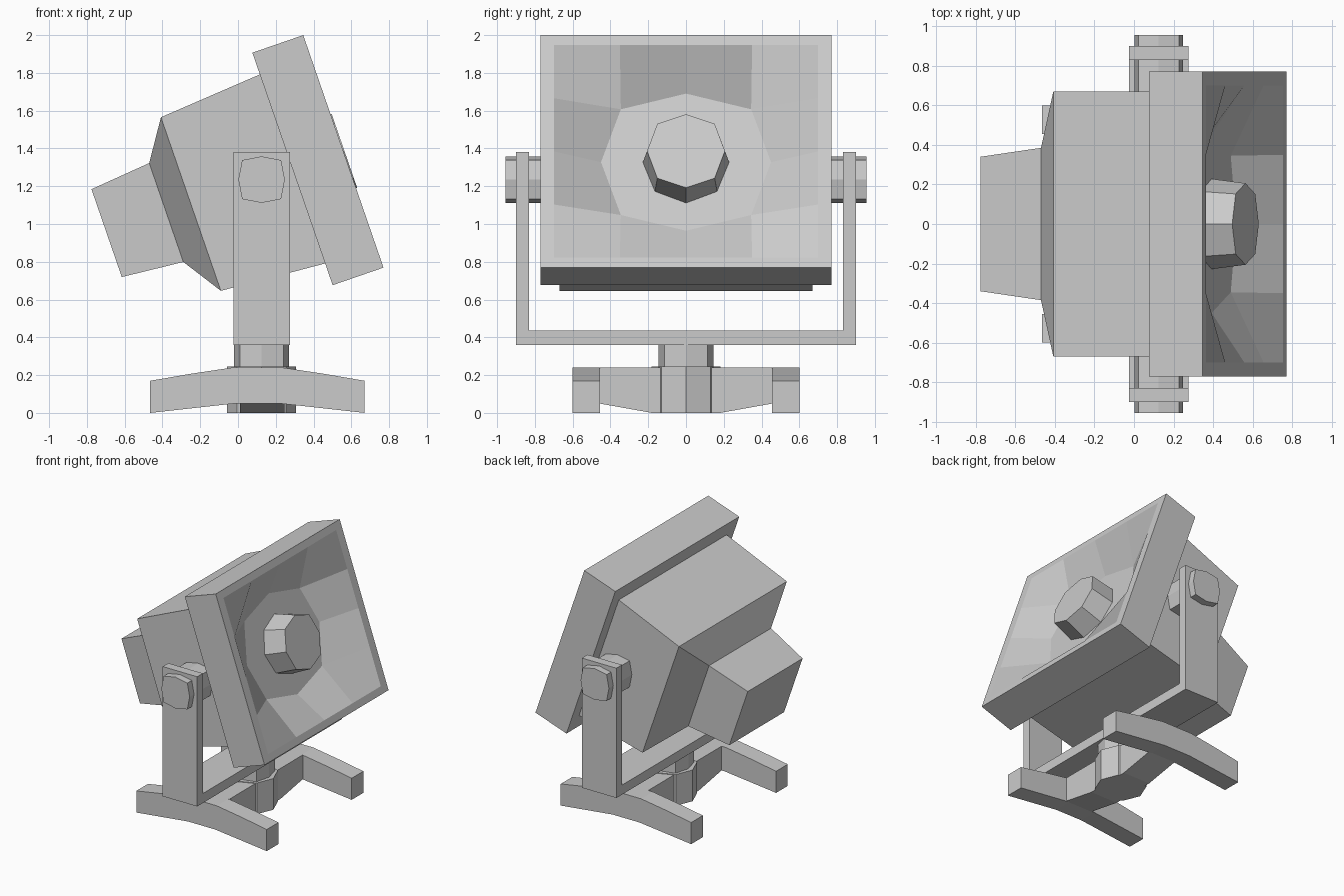
import bpy, bmesh
from math import radians
from mathutils import Matrix, Vector

if "Cube" in bpy.data.objects:
    bpy.data.objects.remove(bpy.data.objects["Cube"])

PIVOT = Vector((0.125, 0, 1.235))
HEAD = Matrix.Translation(PIVOT) @ Matrix.Rotation(radians(-19.05), 4, 'Y')


def build(name, verts, faces, matrix=Matrix(), fix=True):
    bm = bmesh.new()
    vs = [bm.verts.new(v) for v in verts]
    for f in faces:
        bm.faces.new([vs[i] for i in f])
    if fix:
        bmesh.ops.recalc_face_normals(bm, faces=bm.faces)
    bm.transform(matrix)
    me = bpy.data.meshes.new(name)
    bm.to_mesh(me)
    bm.free()
    ob = bpy.data.objects.new(name, me)
    bpy.context.collection.objects.link(ob)
    return ob


def loft(name, rings, matrix=Matrix(), cap_start=True, cap_end=True):
    n = len(rings[0])
    verts = [v for r in rings for v in r]
    faces = [(k * n + i, k * n + (i + 1) % n, (k + 1) * n + (i + 1) % n, (k + 1) * n + i)
             for k in range(len(rings) - 1) for i in range(n)]
    if cap_start:
        faces.append(tuple(range(n)))
    if cap_end:
        faces.append(tuple(range(len(verts) - n, len(verts))))
    return build(name, verts, faces, matrix)


def rect(u, y, v):
    return [(u, -y, -v), (u, y, -v), (u, y, v), (u, -y, v)]


def octagon(r, c):
    # rounded-square outline: r on the axes, c on the diagonals
    return [(r, 0), (c, c), (0, r), (-c, c), (-r, 0), (-c, -c), (0, -r), (c, -c)]


def extrude_y(name, profile, y0, y1):
    return loft(name, [[(x, y, z) for x, z in profile] for y in (y0, y1)])


# lamp housing: tapered body, bevelled back and rear box
loft("lamp_housing", [rect(0.18, 0.67, 0.53), rect(-0.396, 0.67, 0.486),
                      rect(-0.534, 0.385, 0.277), rect(-0.868, 0.34, 0.246)], HEAD)

# bezel frame, open at the front
loft("bezel_frame", [rect(0.173, 0.77, 0.651), rect(0.458, 0.77, 0.651),
                     rect(0.458, 0.70, 0.595)], HEAD, cap_end=False)

# faceted reflector: square rim stepping in to an eight-sided flat
Y, V, F, D = 0.70, 0.595, 0.458, 0.283
grid = [(1, 0), (1, .5), (1, 1), (.5, 1), (0, 1), (-.5, 1), (-1, 1), (-1, .5),
        (-1, 0), (-1, -.5), (-1, -1), (-.5, -1), (0, -1), (.5, -1), (1, -1), (1, -.5)]
rim = [(F, a * Y, b * V) for a, b in grid]
flat = [(D, y, v) for y, v in [(.45, 0), (.345, .296), (0, .384), (-.345, .296),
                               (-.45, 0), (-.345, -.296), (0, -.384), (.345, -.296)]]
faces = [tuple(range(16, 24))]
for k in range(4):
    r, o = 4 * k, 16 + 2 * k
    nxt = 16 + (2 * k + 2) % 8
    faces += [(r, r + 1, o + 1, o), (r + 1, r + 2, r + 3, o + 1),
              (r + 3, (r + 4) % 16, nxt, o + 1)]
build("reflector", rim + flat, faces, HEAD, fix=False)

# bulb in the middle of the reflector
loft("bulb", [[(u, a, b) for a, b in octagon(r, c)]
              for u, r, c in [(0.27, 0.23, 0.165), (0.464, 0.206, 0.152)]], HEAD)

# pivot knobs, yoke arms and legs on both sides
knob = [(PIVOT.x + a, PIVOT.z + b) for a, b in octagon(0.123, 0.103)]
leg = [(-.465, .17), (-.25, .207), (-.03, .24), (.235, .24), (.455, .207), (.67, .17),
       (.67, 0), (.22, .05), (-.015, .05), (-.465, 0)]
for side, s in (("front", -1), ("back", 1)):
    extrude_y(side + "_pivot_knob", knob, s * 0.62, s * 0.955)
    extrude_y(side + "_leg", leg, s * 0.455, s * 0.60)
    # arm from the hub to the leg, underside rising outwards
    loft(side + "_crossbar", [[(x0, s * y, z), (x1, s * y, z), (x1, s * y, .24), (x0, s * y, .24)]
                              for x0, x1, y, z in [(.01, .245, .10, 0), (.01, .245, .18, 0),
                                                   (.01, .245, .46, .05)]])

# U-shaped yoke
yoke = [(-.90, .36), (.90, .36), (.90, 1.38), (.83, 1.38),
        (.83, .435), (-.83, .435), (-.83, 1.38), (-.90, 1.38)]
loft("yoke", [[(x, y, z) for y, z in yoke] for x in (-0.025, 0.275)])

# base hub and swivel post
for name, r, c, z0, z1 in (("base_hub", 0.183, 0.13, 0, 0.245),
                           ("swivel_post", 0.145, 0.115, 0.24, 0.365)):
    loft(name, [[(PIVOT.x + a, b, z) for a, b in octagon(r, c)] for z in (z0, z1)])
